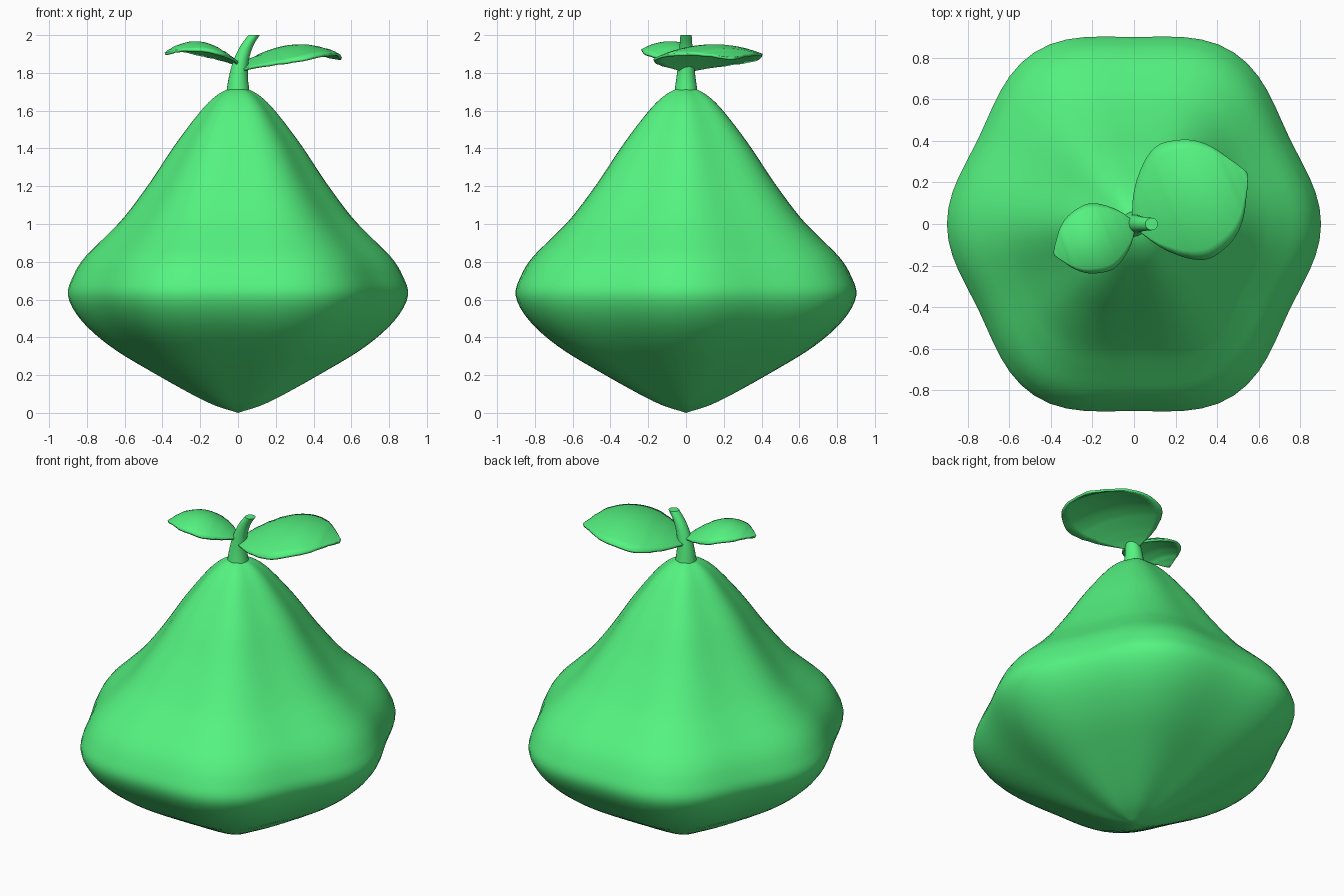
import bpy, bmesh, math
from mathutils import Vector

if "Cube" in bpy.data.objects:
    bpy.data.objects.remove(bpy.data.objects["Cube"])

green = bpy.data.materials.new("green")
green.diffuse_color = (0.09, 0.9, 0.22, 1)
green.use_nodes = True
green.node_tree.nodes["Principled BSDF"].inputs["Base Color"].default_value = green.diffuse_color


def spline(pts, steps):
    """Catmull-Rom samples through a list of tuples."""
    p = [Vector(q) for q in pts]
    p = [2 * p[0] - p[1]] + p + [2 * p[-1] - p[-2]]
    out = []
    for i in range(1, len(p) - 2):
        a, b, c, d = p[i - 1:i + 3]
        for k in range(steps):
            t = k / steps
            out.append(0.5 * (2 * b + (c - a) * t + (2 * a - 5 * b + 4 * c - d) * t * t
                              + (3 * b - a - 3 * c + d) * t ** 3))
    return out + [p[-2]]


def loft(name, rings, closed=True, caps=False):
    """Skin a list of equal-length point rings into a smooth object."""
    bm = bmesh.new()
    vs = [[bm.verts.new(p) for p in ring] for ring in rings]
    n = len(vs[0])
    for a, b in zip(vs, vs[1:]):
        for j in range(n if closed else n - 1):
            k = (j + 1) % n
            bm.faces.new((a[j], a[k], b[k], b[j]))
    if caps:
        bm.faces.new(vs[0][::-1])
        bm.faces.new(vs[-1])
    bmesh.ops.remove_doubles(bm, verts=bm.verts, dist=1e-5)
    bmesh.ops.recalc_face_normals(bm, faces=bm.faces)
    me = bpy.data.meshes.new(name)
    bm.to_mesh(me)
    bm.free()
    me.materials.append(green)
    ob = bpy.data.objects.new(name, me)
    bpy.context.collection.objects.link(ob)
    bpy.ops.object.select_all(action='DESELECT')
    ob.select_set(True)
    bpy.context.view_layer.objects.active = ob
    bpy.ops.object.shade_smooth_by_angle(angle=math.radians(50))
    return ob


# Fruit body: pear profile swept round a soft six-sided section
profile = [(0, 0), (.17, .06), (.47, .225), (.68, .355), (.83, .49), (.9, .62), (.87, .73),
           (.81, .825), (.705, .93), (.6, 1.04), (.466, 1.22), (.333, 1.42), (.2, 1.595),
           (.12, 1.675), (.05, 1.715), (0, 1.72)]


def section(a):
    return (.9037 - .033 * math.cos(2 * a) - .0037 * math.cos(4 * a) + .033 * math.cos(6 * a)) / .9


angles = [2 * math.pi * i / 72 for i in range(72)]
loft("fruit_body", [[(r * section(a) * math.cos(a), r * section(a) * math.sin(a), z) for a in angles]
                    for r, z in spline(profile, 4)])

# Stem: bent taper with a level top; columns are x, z, radius
stem = spline([(0, 1.71, .06), (.002, 1.78, .05), (.015, 1.86, .041), (.045, 1.94, .034), (.085, 2, .03)], 3)
loft("stem", [[(x + r * math.cos(a), r * math.sin(a), z) for a in angles[::3]] for x, z, r in stem], caps=True)


def leaf(name, angle, length, width, droop, heights):
    """Arched leaf: half-width curve along its length, edges drooping from the midrib."""
    outline = [(0, .02), (.12, .15), (.28, .25), (.42, .295), (.55, .29), (.7, .255),
               (.82, .19), (.92, .095), (1, .01)]
    mid = spline([(i / 4, z) for i, z in enumerate(heights)], 12)
    u, v = Vector((math.cos(angle), math.sin(angle), 0)), Vector((-math.sin(angle), math.cos(angle), 0))
    rows = []
    for t, w in spline(outline, 3):
        z = mid[min(48, max(0, round(t * 48)))].y
        w = max(w, .005) / .295
        rows.append([u * t * length + v * (s / 6 * w * width)
                     + Vector((0, 0, z - droop * (s / 6 * w) ** 2)) for s in range(-6, 7)])
    ob = loft(name, rows, closed=False)
    mod = ob.modifiers.new("thickness", 'SOLIDIFY')
    mod.thickness = .014
    mod.offset = 0


leaf("large_leaf", math.radians(24), .595, .295, .06, (1.81, 1.89, 1.94, 1.935, 1.875))
leaf("small_leaf", math.radians(200.5), .41, .165, .05, (1.84, 1.915, 1.958, 1.95, 1.9))
